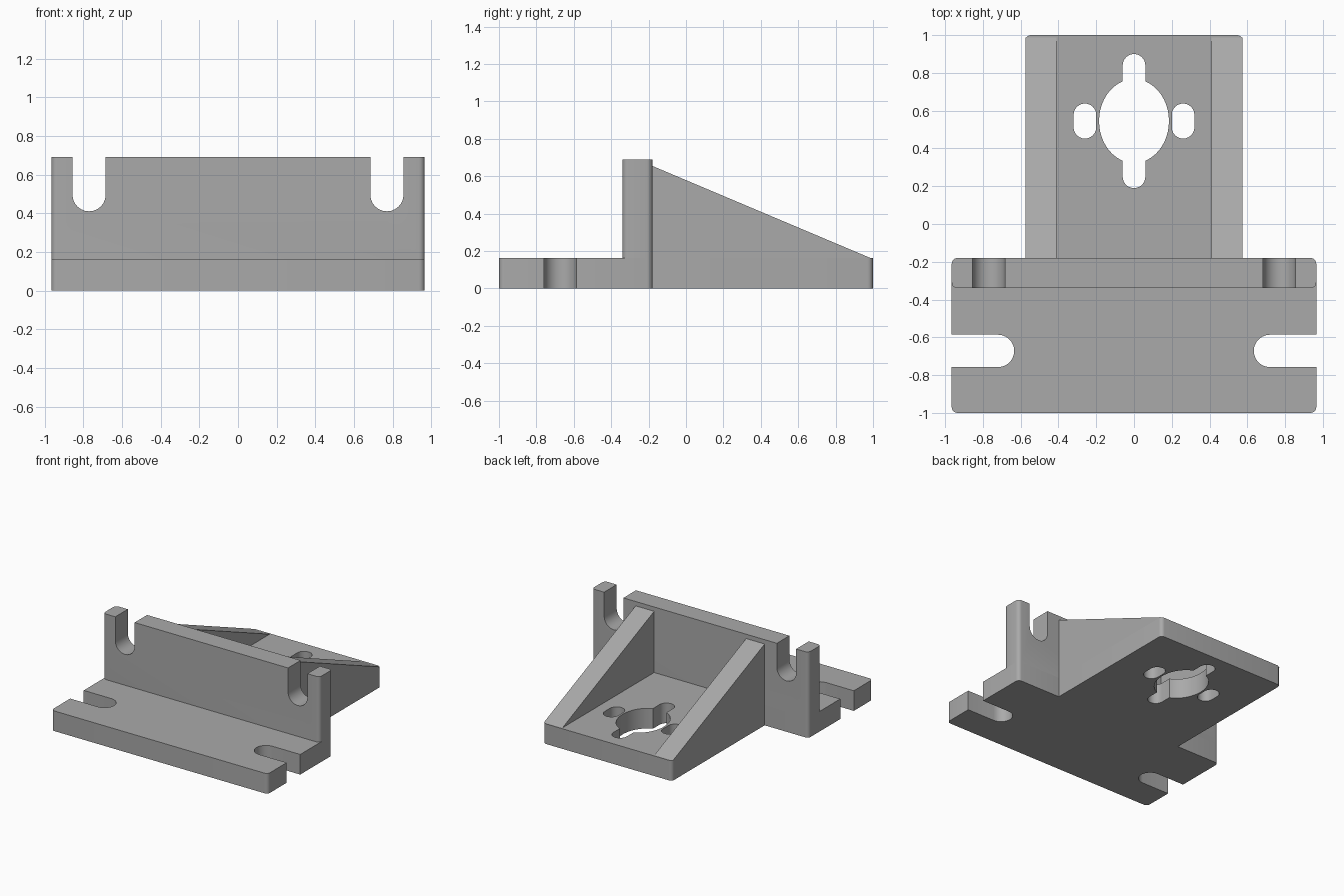
import bpy, bmesh
from math import cos, sin, pi
from mathutils import Matrix, Vector

cube = bpy.data.objects.get("Cube")
if cube:
    bpy.data.objects.remove(cube, do_unlink=True)

grey = bpy.data.materials.new("machined grey")
grey.use_nodes = True
grey.diffuse_color = (0.4, 0.4, 0.4, 1)
grey.node_tree.nodes["Principled BSDF"].inputs["Base Color"].default_value = (0.4, 0.4, 0.4, 1)

THICK, HALF_W, TAIL_W = 0.162, 0.965, 0.575
WALL_FRONT, WALL_BACK, WALL_TOP = -0.34, -0.18, 0.69
FILLET, SLOT_R, HOLE_R = 0.03, 0.086, 0.06

UPRIGHT = Matrix(((1, 0, 0), (0, 0, 1), (0, 1, 0)))    # profile (x, z), depth along y
SIDEWAYS = Matrix(((0, 0, 1), (1, 0, 0), (0, 1, 0)))   # profile (y, z), depth along x


def prism(name, outline, low, high, axes=Matrix.Identity(3)):
    """Extrude a 2D outline between two depths."""
    bm = bmesh.new()
    base = bm.faces.new([bm.verts.new(axes @ Vector((a, b, low))) for a, b in outline])
    moved = bmesh.ops.extrude_face_region(bm, geom=[base])["geom"]
    bmesh.ops.translate(bm, vec=axes @ Vector((0, 0, high - low)),
                        verts=[v for v in moved if isinstance(v, bmesh.types.BMVert)])
    bmesh.ops.recalc_face_normals(bm, faces=bm.faces)
    mesh = bpy.data.meshes.new(name)
    bm.to_mesh(mesh)
    bm.free()
    mesh.materials.append(grey)
    obj = bpy.data.objects.new(name, mesh)
    bpy.context.collection.objects.link(obj)
    return obj


def arc(cx, cy, rx, ry, start, end, steps=12):
    angles = [start + (end - start) * i / steps for i in range(steps + 1)]
    return [(cx + rx * cos(t), cy + ry * sin(t)) for t in angles]


def capsule(cx, y0, y1, r):
    """Vertical slot outline with round ends."""
    return arc(cx, y1 - r, r, r, 0, pi) + arc(cx, y0 + r, r, r, pi, 2 * pi)


def mirrored(half):
    """Close an outline running up the +x side with its mirror image."""
    return half + [(-x, y) for x, y in reversed(half)]


def select_only(obj):
    bpy.ops.object.select_all(action="DESELECT")
    obj.select_set(True)
    bpy.context.view_layer.objects.active = obj


def cut(target, cutter):
    mod = target.modifiers.new("cut", "BOOLEAN")
    mod.operation, mod.solver, mod.object = "DIFFERENCE", "EXACT", cutter
    select_only(target)
    bpy.ops.object.modifier_apply(modifier=mod.name)
    bpy.data.objects.remove(cutter, do_unlink=True)


def corner(x, y, start):
    """Rounded outer corner, inset from the point (x, y)."""
    sy = -1 if start < 0 else 1
    return arc(x - FILLET, y - sy * FILLET, FILLET, FILLET, start, start + pi / 2, 5)


# Base plate: wide front with open side slots, narrower tail
slot_y, slot_x = -0.672, 0.72
half = corner(HALF_W, -1, -pi / 2)
half += [(HALF_W, slot_y - SLOT_R)]
half += arc(slot_x, slot_y, SLOT_R, SLOT_R, -pi / 2, -3 * pi / 2)
half += [(HALF_W, slot_y + SLOT_R)]
half += corner(HALF_W, WALL_BACK, 0)
half += [(TAIL_W, WALL_BACK)] + corner(TAIL_W, 1, 0)
base = prism("base_plate", mirrored(half), 0, THICK)

# Tail openings: oval with a long keyway, and a slot on each side
hole_y = 0.545
cut(base, prism("oval_cutter", arc(0, hole_y, 0.185, 0.222, 0, 2 * pi, 48)[:-1], -0.1, 0.3))
cut(base, prism("keyway_cutter", capsule(0, 0.19, 0.9, HOLE_R), -0.1, 0.3))
for side in (-1, 1):
    cut(base, prism("side_slot_cutter", capsule(side * 0.26, 0.452, 0.638, HOLE_R), -0.1, 0.3))

# Upright wall with rounded vertical edges and two open-topped slots
half = corner(HALF_W, WALL_FRONT, -pi / 2) + corner(HALF_W, WALL_BACK, 0)
wall = prism("upright_wall", mirrored(half), THICK, WALL_TOP)
for side in (-1, 1):
    cut(wall, prism("wall_slot_cutter", capsule(side * 0.77, 0.41, 1, SLOT_R), -0.5, 0, UPRIGHT))

# Sloping ribs bracing the wall against the tail
slope = [(WALL_BACK, THICK), (0.988, THICK), (WALL_BACK, 0.655)]
ribs = [prism("left_rib", slope, 0.41, TAIL_W, SIDEWAYS),
        prism("right_rib", slope, -TAIL_W, -0.41, SIDEWAYS)]

# Smooth the rounded surfaces, keep edges crisp
for part in [base, wall] + ribs:
    select_only(part)
    bpy.ops.object.shade_smooth_by_angle(angle=pi / 6)
